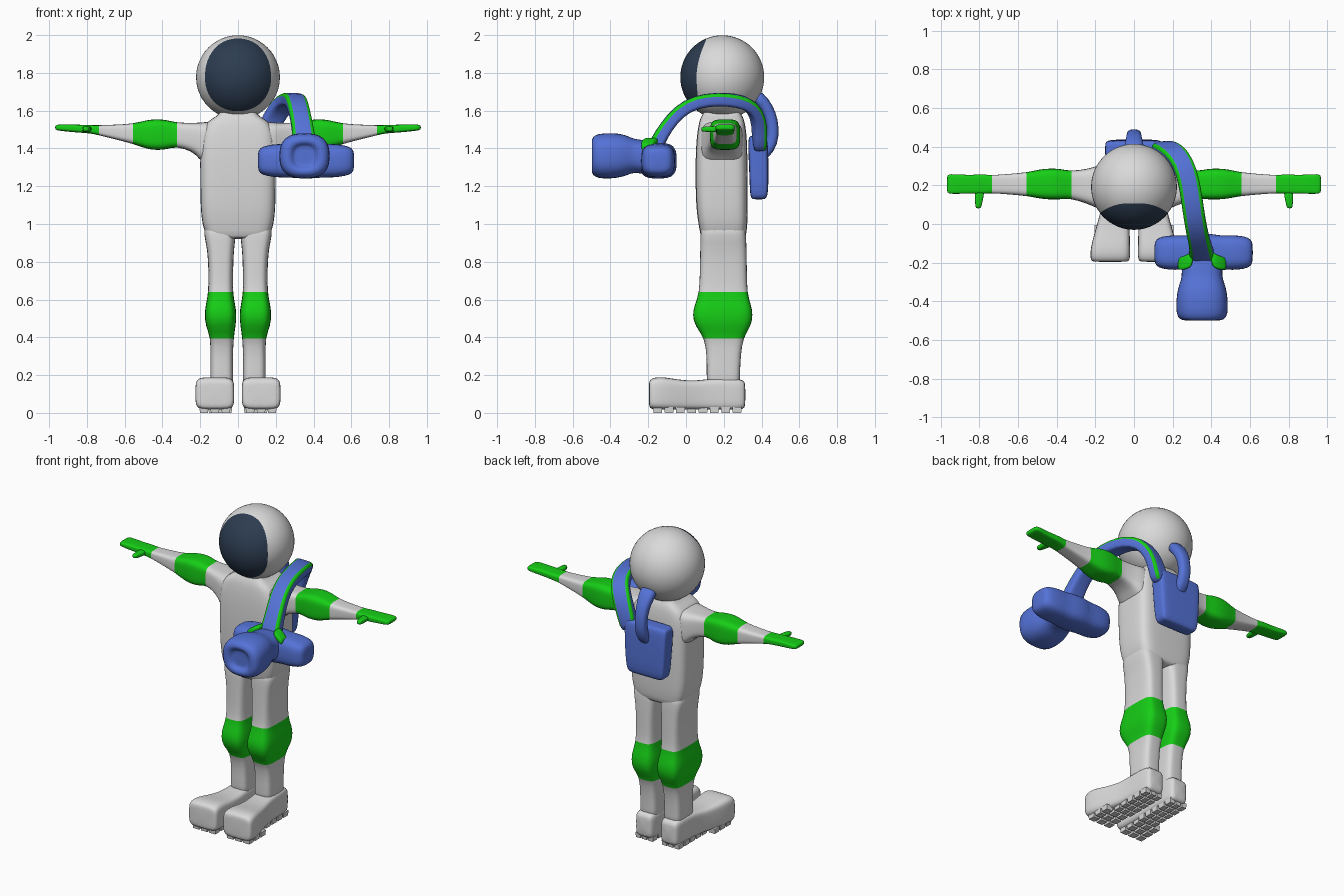
import bpy, bmesh, math
from mathutils import Vector


def material(name, rgb):
    m = bpy.data.materials.new(name)
    m.diffuse_color = (*rgb, 1)
    return m


WHITE = material("suit_white", (0.70, 0.70, 0.70))
GREEN = material("pad_green", (0.008, 0.62, 0.008))
BLUE = material("gear_blue", (0.09, 0.17, 0.68))
DARK = material("visor_dark", (0.025, 0.045, 0.08))
N = 24


def power(v, e):
    return math.copysign(abs(v) ** e, v)


def finish(name, bm, mats, mirror=False, subsurf=1):
    bmesh.ops.recalc_face_normals(bm, faces=bm.faces[:])
    me = bpy.data.meshes.new(name)
    bm.to_mesh(me)
    bm.free()
    for m in mats:
        me.materials.append(m)
    for p in me.polygons:
        p.use_smooth = True
    ob = bpy.data.objects.new(name, me)
    bpy.context.collection.objects.link(ob)
    if mirror:
        ob.modifiers.new("mirror", 'MIRROR')
    if subsurf:
        s = ob.modifiers.new("smooth", 'SUBSURF')
        s.levels = s.render_levels = subsurf
    return ob


def skin_rings(rings, rule):
    """Bridge rings of points; rule(ring, segment) gives the material index."""
    bm = bmesh.new()
    vs = [[bm.verts.new(p) for p in r] for r in rings]
    for i in range(len(vs) - 1):
        for j in range(N):
            k = (j + 1) % N
            f = bm.faces.new((vs[i][j], vs[i][k], vs[i + 1][k], vs[i + 1][j]))
            f.material_index = rule(i, j)
    bm.faces.new(vs[0]).material_index = rule(0, 0)
    bm.faces.new(vs[-1]).material_index = rule(len(vs) - 2, 0)
    return bm


def loft(name, axis, sections, mats, p=4, mirror=False, green=()):
    """Sections (t, u, v, half_u, half_v) along an axis, rounded-box outline."""
    rings = []
    for t, u, v, hu, hv in sections:
        ring = []
        for j in range(N):
            a = 2 * math.pi * (j + 0.5) / N
            cu = u + hu * power(math.cos(a), 2 / p)
            cv = v + hv * power(math.sin(a), 2 / p)
            ring.append({'x': (t, cu, cv), 'y': (cu, t, cv), 'z': (cu, cv, t)}[axis])
        rings.append(ring)
    mid = [(a[0] + b[0]) / 2 for a, b in zip(sections, sections[1:])]

    def rule(i, j):
        return int(any(lo < mid[i] < hi for lo, hi in green))
    return finish(name, skin_rings(rings, rule), mats, mirror)


def sweep(name, path, centre, mats, p, rule):
    """Path points (x, y, z, half_width, half_thickness), facing away from centre (y, z)."""
    rings = []
    pts = [Vector(q[:3]) for q in path]
    for i, q in enumerate(path):
        tan = (pts[min(i + 1, len(pts) - 1)] - pts[max(i - 1, 0)]).normalized()
        out = Vector((0, q[1] - centre[0], q[2] - centre[1]))
        side = tan.cross(out).normalized()
        nor = side.cross(tan).normalized()
        rings.append([pts[i] + side * q[3] * power(math.cos(2 * math.pi * j / N), 2 / p)
                      + nor * q[4] * power(math.sin(2 * math.pi * j / N), 2 / p)
                      for j in range(N)])
    return finish(name, skin_rings(rings, rule), mats)


# Helmet: sphere with pole to the front, rings warped so one follows the visor edge
R, U, V, K = 0.222, 48, 32, 12
bm = bmesh.new()
bmesh.ops.create_uvsphere(bm, u_segments=U, v_segments=V, radius=1)
edge = math.pi * K / V
for f in bm.faces:
    c = f.calc_center_median()
    f.material_index = int(math.acos(c.normalized().z) < edge)
for v in bm.verts:
    th = math.acos(max(-1, min(1, v.co.z)))
    ph = math.atan2(v.co.y, v.co.x)
    b = 0.205 if ph > 0 else 0.18
    rho = 1 / (abs(math.cos(ph) / 0.175) ** 2.15 + abs(math.sin(ph) / b) ** 2.15) ** (1 / 2.15)
    lim = math.asin(rho / R)
    th = th * lim / edge if th <= edge else lim + (th - edge) * (math.pi - lim) / (math.pi - edge)
    v.co = (R * math.sin(th) * math.cos(ph), 0.192 - R * math.cos(th),
            1.777 + R * math.sin(th) * math.sin(ph))
finish("helmet", bm, [WHITE, DARK], subsurf=0)

# Torso and neck
loft("torso", 'z', [
    (0.92, 0, .198, .14, .11), (0.93, 0, .198, .168, .12), (1.0, 0, .196, .190, .13),
    (1.08, 0, .190, .199, .137), (1.25, 0, .188, .201, .139), (1.4, 0, .188, .201, .137),
    (1.49, 0, .19, .195, .130), (1.545, 0, .19, .165, .12), (1.57, 0, .19, .11, .11),
    (1.6, 0, .19, .09, .09), (1.64, 0, .19, .085, .085)], [WHITE], 5)

# Legs with knee pads
loft("legs", 'z', [
    (1.02, .096, .197, .085, .118), (.94, .096, .197, .086, .121), (.87, .092, .198, .07, .123),
    (.75, .091, .198, .065, .125), (.63, .092, .197, .065, .127), (.57, .093, .195, .079, .151),
    (.52, .092, .194, .085, .161), (.46, .092, .196, .080, .15), (.40, .084, .200, .061, .102),
    (.30, .087, .200, .060, .09), (.20, .086, .197, .060, .088), (.10, .086, .2, .062, .09)],
    [WHITE, GREEN], 4, True, [(.40, .63)])

# Boots
loft("boots", 'y', [
    (.315, .09, .095, .045, .06), (.305, .09, .097, .06, .078), (.25, .09, .1, .067, .084),
    (.12, .092, .1, .07, .082), (.05, .10, .093, .076, .075), (-.05, .114, .097, .092, .08),
    (-.12, .122, .104, .102, .087), (-.17, .123, .103, .104, .085),
    (-.192, .123, .1, .098, .075), (-.196, .123, .1, .08, .06)], [WHITE], 5, True)

# Sole treads
bm = bmesh.new()
for r in range(8):
    y = -.15 + r * .06
    w = .058 if y < -.02 else .044
    cx = .122 if y < -.02 else .094
    for c in (-1, 0, 1):
        geo = bmesh.ops.create_cube(bm, size=1)['verts']
        for v in geo:
            k = 0.84 if v.co.z > 0 else 0.74
            v.co = (cx + c * w + v.co.x * w * k, y + v.co.y * .06 * k, .016 + v.co.z * .032)
tread = finish("sole_treads", bm, [WHITE], True, 0)
for p in tread.data.polygons:
    p.use_smooth = False

# Arms with elbow pads and gloves
loft("arms", 'x', [
    (.06, .19, 1.43, .11, .12), (.17, .19, 1.425, .115, .115), (.205, .192, 1.44, .105, .097),
    (.24, .195, 1.46, .09, .075), (.33, .203, 1.474, .07, .063), (.375, .206, 1.473, .079, .078),
    (.43, .207, 1.473, .081, .083), (.485, .207, 1.474, .077, .077), (.55, .206, 1.477, .061, .054),
    (.65, .206, 1.487, .053, .039), (.745, .206, 1.497, .045, .025), (.78, .207, 1.502, .052, .022),
    (.85, .205, 1.505, .047, .021), (.93, .207, 1.510, .052, .018), (.96, .207, 1.511, .050, .015),
    (.968, .207, 1.511, .04, .008)],
    [WHITE, GREEN], 4, True, [(.33, .55), (.745, 1)])
loft("thumbs", 'y', [
    (.18, .80, 1.502, .028, .016), (.14, .80, 1.502, .022, .016), (.095, .805, 1.502, .017, .014),
    (.08, .805, 1.502, .012, .009)], [GREEN], 3, True)

# Backpack
loft("backpack", 'z', [
    (1.13, 0, .385, .105, .03), (1.137, 0, .385, .125, .042), (1.17, 0, .387, .136, .049),
    (1.28, 0, .386, .144, .051), (1.40, 0, .382, .15, .053), (1.45, 0, .38, .15, .05),
    (1.465, 0, .38, .143, .042), (1.467, 0, .38, .12, .03)], [BLUE], 7)

# Air hose from helmet to backpack
sweep("air_hose", [
    (0, .36, 1.69, .055, .035), (0, .41, 1.645, .05, .034), (0, .445, 1.585, .04, .033),
    (0, .463, 1.51, .037, .031), (0, .458, 1.43, .037, .031), (0, .42, 1.375, .037, .031),
    (0, .39, 1.36, .037, .031)], (.3, 1.5), [BLUE], 2.5, lambda i, j: 0)

# Carrying boom over the shoulder: blue band with green upper edges
sweep("shoulder_boom", [
    (.125, .39, 1.38, .05, .04), (.15, .39, 1.47, .055, .036), (.185, .385, 1.56, .056, .035),
    (.235, .345, 1.63, .056, .036), (.272, .27, 1.655, .056, .036), (.293, .17, 1.662, .056, .036),
    (.31, .05, 1.648, .056, .036), (.325, -.04, 1.595, .056, .036), (.342, -.105, 1.515, .056, .036),
    (.35, -.155, 1.43, .064, .04), (.35, -.18, 1.36, .07, .04)],
    (.12, 1.3), [BLUE, GREEN], 4, lambda i, j: int(j in (1, 2, 3, 8, 9, 10)))

# Front tool: barrel with recessed nozzle, and crossbar
loft("tool_barrel", 'y', [
    (-.05, .352, 1.34, .06, .05), (-.07, .352, 1.342, .085, .075), (-.2, .352, 1.35, .11, .095),
    (-.27, .352, 1.362, .102, .085), (-.31, .352, 1.363, .118, .105), (-.36, .352, 1.362, .132, .12),
    (-.44, .352, 1.36, .136, .122), (-.485, .352, 1.36, .128, .112), (-.50, .352, 1.36, .10, .09),
    (-.498, .352, 1.36, .075, .07), (-.48, .352, 1.36, .06, .058), (-.475, .352, 1.36, .05, .05),
    (-.475, .352, 1.36, .02, .02)], [BLUE], 2.6)
half = [(.255, .045, .045), (.245, .07, .067), (.215, .085, .08), (.15, .091, .09),
        (.09, .087, .088), (.03, .1, .095)]
bar = [(.36 - d, -.148, 1.335, a, b) for d, a, b in half]
bar += [(.36 + d, -.148, 1.335, a, b) for d, a, b in reversed(half)]
loft("tool_crossbar", 'x', bar, [BLUE], 3.2)

# Green clips where the boom meets the tool
for s, side in ((-1, "left"), (1, "right")):
    loft("tool_clip_" + side, 'x', [
        (.352 + s * .045, -.175, 1.44, .04, .022), (.352 + s * .08, -.2, 1.432, .036, .02),
        (.352 + s * .12, -.205, 1.408, .033, .018), (.352 + s * .125, -.205, 1.405, .025, .012)],
        [GREEN], 4)
